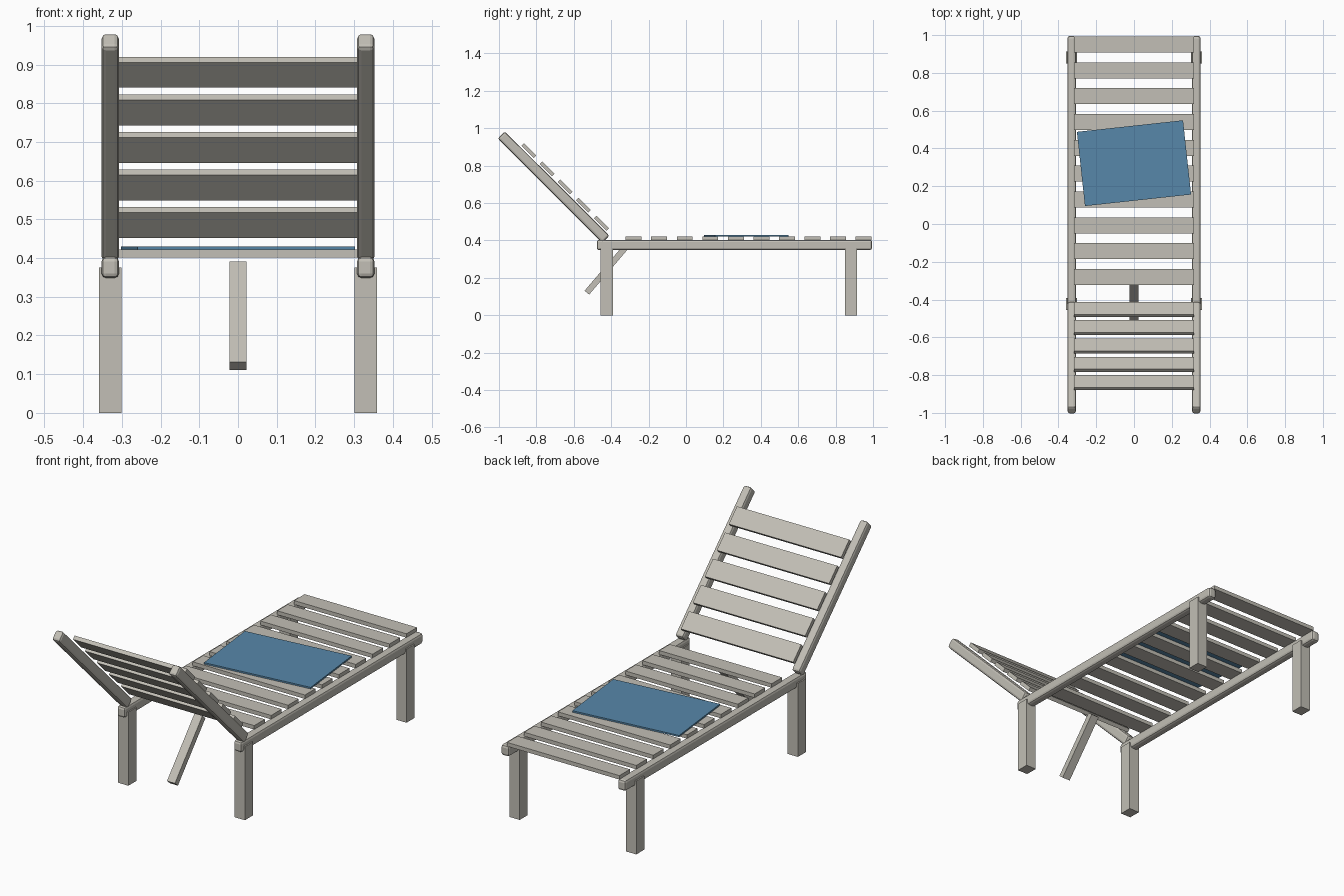
import bpy
import math

if "Cube" in bpy.data.objects:
    bpy.data.objects.remove(bpy.data.objects["Cube"])


def material(name, rgb):
    m = bpy.data.materials.new(name)
    m.diffuse_color = (*rgb, 1)
    m.use_nodes = True
    m.node_tree.nodes["Principled BSDF"].inputs["Base Color"].default_value = m.diffuse_color
    return m


WOOD = material("weathered_wood", (0.54, 0.52, 0.465))
BLUE = material("blue_cloth", (0.095, 0.245, 0.40))


def box(name, centre, size, mat=WOOD, rot=(0, 0, 0), bevel=0):
    bpy.ops.mesh.primitive_cube_add(size=1, location=centre, rotation=rot)
    ob = bpy.context.object
    ob.name = name
    ob.scale = size
    bpy.ops.object.transform_apply(location=False, rotation=False, scale=True)
    ob.data.materials.append(mat)
    if bevel:
        mod = ob.modifiers.new("rounded_edges", "BEVEL")
        mod.width = bevel
        mod.segments = 2
    return ob


def bar(name, x, start, end, width, thick, bevel=0):
    """Box running between two (y, z) points."""
    dy, dz = end[0] - start[0], end[1] - start[1]
    centre = (x, (start[0] + end[0]) / 2, (start[1] + end[1]) / 2)
    return box(name, centre, (width, math.hypot(dy, dz), thick),
               rot=(math.atan2(dz, dy), 0, 0), bevel=bevel)


# Side frames: seat rails, reclined back rails and square legs
for side, label in ((-1, "left"), (1, "right")):
    x = side * 0.33
    bar(f"seat_rail_{label}", x, (-0.477, 0.376), (0.995, 0.376), 0.045, 0.055, 0.012)
    bar(f"back_rail_{label}", x, (-0.428, 0.406), (-0.988, 0.964), 0.045, 0.054, 0.012)
    for y, end in ((-0.424, "head"), (0.882, "foot")):
        box(f"leg_{end}_{label}", (x, y, 0.188), (0.058, 0.065, 0.376))

# Seat slats
for i in range(10):
    box(f"seat_slat_{i + 1}", (0, 0.95 - i * 0.1367, 0.412), (0.636, 0.085, 0.02))

# Backrest slats, lying on the upper side of the back rails
for i in range(5):
    box(f"back_slat_{i + 1}", (0, -0.452 - i * 0.097, 0.492 + i * 0.097),
        (0.636, 0.093, 0.02), rot=(-math.pi / 4, 0, 0))

# Swinging prop under the backrest
bar("back_prop", 0, (-0.53, 0.121), (-0.308, 0.381), 0.045, 0.032)

# Folded towel lying slightly askew on the seat
box("towel", (0, 0.322, 0.4265), (0.565, 0.395, 0.008), BLUE,
    rot=(0, 0, math.radians(6.2)))
